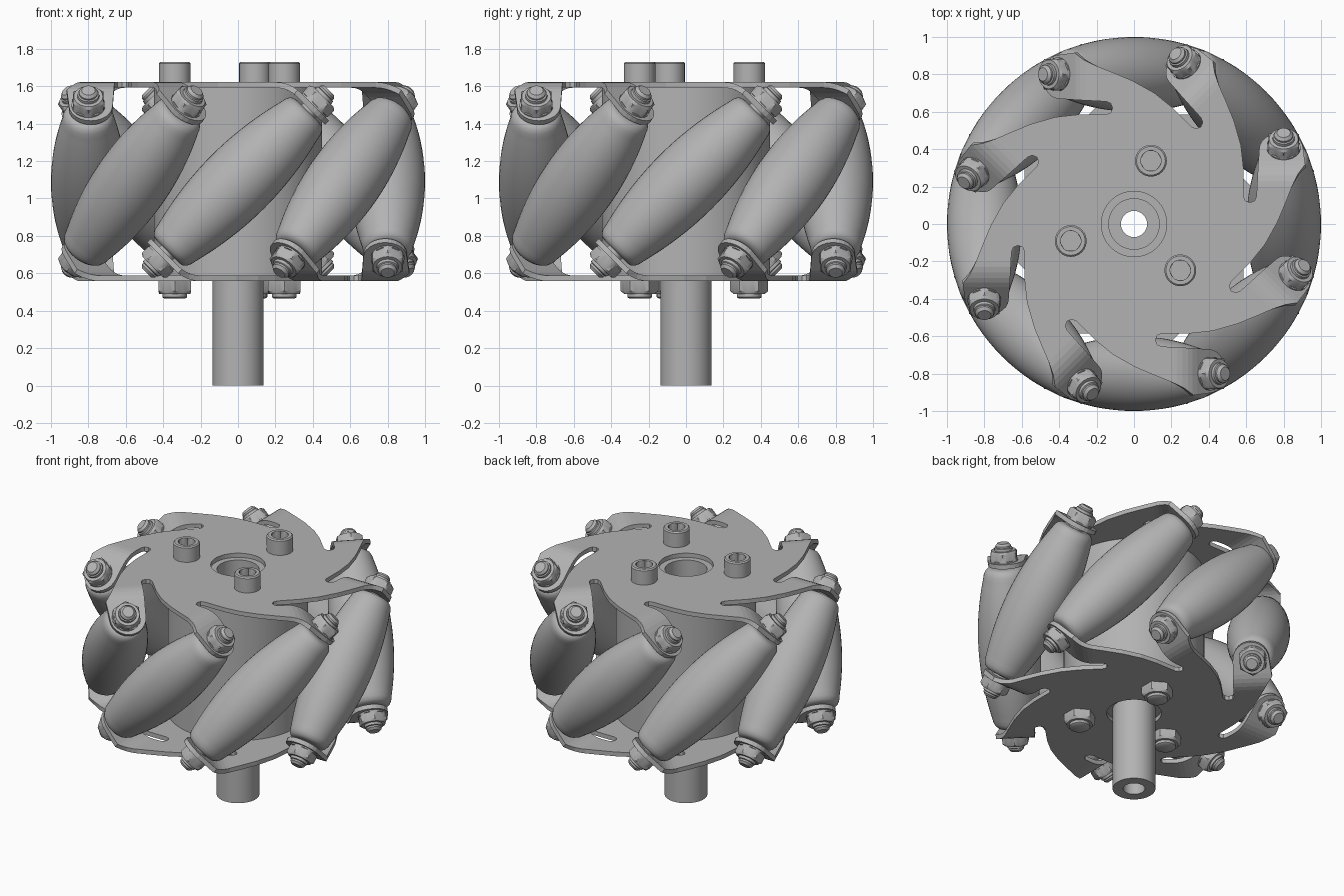
import bpy, bmesh, math
from mathutils import Matrix, Vector

cube = bpy.data.objects.get("Cube")
if cube:
    bpy.data.objects.remove(cube, do_unlink=True)

MID = 1.09            # height of the wheel's middle plane
COUNT = 8             # rollers around the wheel
STEP = math.tau / COUNT
AXIS_R = 0.80         # distance from wheel axis to roller axes
PLATE_TOP = 1.622
THICK = 0.03

grey = bpy.data.materials.new("satin grey metal")
grey.use_nodes = True
colour = (0.45, 0.45, 0.45, 1)
grey.diffuse_color = colour
grey.node_tree.nodes["Principled BSDF"].inputs["Base Color"].default_value = colour


def place(name, mesh, matrix=Matrix()):
    obj = bpy.data.objects.new(name, mesh)
    bpy.context.collection.objects.link(obj)
    obj.matrix_world = matrix
    return obj


def finish(bm, name, angle=35):
    """Turn a bmesh into a mesh with smooth faces and sharp creases."""
    bmesh.ops.recalc_face_normals(bm, faces=bm.faces)
    for f in bm.faces:
        f.smooth = True
    for e in bm.edges:
        if len(e.link_faces) == 2 and e.calc_face_angle(0) > math.radians(angle):
            e.smooth = False
    mesh = bpy.data.meshes.new(name)
    bm.to_mesh(mesh)
    bm.free()
    mesh.materials.append(grey)
    return mesh


def lathe(name, profile, sides=24, closed=False):
    """Revolve (radius, z) points; a third entry 'hex' makes that ring six-sided."""
    bm = bmesh.new()
    rings = []
    for r, z, *kind in profile:
        ring = []
        for i in range(sides):
            a = math.tau * i / sides
            k = 1
            if kind:  # radius is measured across the flats
                k = 1 / math.cos((a + math.pi / 6) % (math.pi / 3) - math.pi / 6)
            ring.append(bm.verts.new((r * k * math.cos(a), r * k * math.sin(a), z)))
        rings.append(ring)
    pairs = list(zip(rings, rings[1:]))
    if closed:
        pairs.append((rings[-1], rings[0]))
    else:
        bm.faces.new(rings[0])
        bm.faces.new(rings[-1])
    for a, b in pairs:
        for i in range(sides):
            j = (i + 1) % sides
            bm.faces.new((a[i], a[j], b[j], b[i]))
    return finish(bm, name)


def tube(name, outer, inner, low, high):
    profile = [(outer, low), (outer, high), (inner, high), (inner, low)]
    return place(name, lathe(name, profile, 64, closed=True))


# --- Side plates: one sector with a bent tab, repeated around the wheel ---
FOLD, BEND_R = 0.20, 0.193
BEND_LEN = BEND_R * math.pi / 4


def bend(co):
    """Roll the flat tab downward through 45 degrees past the fold line."""
    s = co.y - FOLD
    if s <= 0:
        return
    a = min(s, BEND_LEN) / BEND_R
    rest = max(0, s - BEND_LEN) * math.sqrt(0.5)
    co.y = FOLD + BEND_R * math.sin(a) + rest
    co.z -= BEND_R * (1 - math.cos(a)) + rest


def plate_mesh():
    back = Matrix.Rotation(-STEP, 3, "Z")
    slot_end = Vector((0.62, 0.115, 0))
    far_side = [(0.595, 0.125), (0.585, 0.15), (0.585, 0.30), (0.572, 0.42),
                (0.535, 0.55), (0.49, 0.66), (0.455, 0.74), (0.43, 0.81), (0.415, 0.88)]
    outline = [back @ slot_end] + [back @ Vector((x, y, 0)) for x, y in far_side]
    for i in range(13):   # rounded tab end
        a = math.pi * i / 12
        outline.append(Vector((0.787 + 0.117 * math.cos(a), 0.447 + 0.117 * math.sin(a), 0)))
    outline += [Vector((0.655, 0.15, 0)), Vector((0.645, 0.125, 0)), slot_end]
    start = math.atan2(slot_end.y, slot_end.x)
    for i in range(7):    # edge of the centre hole
        a = start - STEP * i / 6
        outline.append(Vector((0.175 * math.cos(a), 0.175 * math.sin(a), 0)))

    bm = bmesh.new()
    face = bm.faces.new([bm.verts.new(p) for p in outline])
    bmesh.ops.triangulate(bm, faces=[face])
    for i in range(6):
        bmesh.ops.bisect_plane(bm, geom=bm.verts[:] + bm.edges[:] + bm.faces[:],
                               plane_co=(0, FOLD + BEND_LEN * i / 5, 0), plane_no=(0, 1, 0))
    for v in bm.verts:
        bend(v.co)
    sector = bm.verts[:] + bm.edges[:] + bm.faces[:]
    for i in range(1, COUNT):
        copy = bmesh.ops.duplicate(bm, geom=sector)["geom"]
        bmesh.ops.rotate(bm, verts=[g for g in copy if isinstance(g, bmesh.types.BMVert)],
                         matrix=Matrix.Rotation(STEP * i, 3, "Z"))
    bmesh.ops.remove_doubles(bm, verts=bm.verts, dist=0.0005)
    bmesh.ops.recalc_face_normals(bm, faces=bm.faces)
    if sum(f.normal.z for f in bm.faces) < 0:
        bmesh.ops.reverse_faces(bm, faces=bm.faces)
    bmesh.ops.translate(bm, verts=bm.verts, vec=(0, 0, PLATE_TOP - MID))
    for f in bm.faces:
        f.smooth = False
    mesh = bpy.data.meshes.new("side_plate")
    bm.to_mesh(mesh)
    bm.free()
    mesh.materials.append(grey)
    return mesh


plate = plate_mesh()
lift = Matrix.Translation((0, 0, MID))
flip = Matrix.Rotation(math.pi, 4, "X")
for name, turn in (("top_plate", Matrix()), ("bottom_plate", flip)):
    obj = place(name, plate, lift @ turn)
    solid = obj.modifiers.new("thickness", "SOLIDIFY")
    solid.thickness = THICK
    solid.offset = -1
    solid.use_even_offset = True

# --- Hub and shaft ---
tube("hub", 0.45, 0.135, 0.588, 1.592)
tube("shaft", 0.137, 0.07, 0, 0.60)

# --- Rollers: barrel shaped so that together they make a round wheel ---
curve = []
for i in range(-12, 13):
    s = 0.30 * i / 12
    a = math.atan(s / AXIS_R)
    dx, dy = math.sin(a) - s, math.cos(a) - AXIS_R
    curve.append((math.sqrt(dx * dx / 2 + dy * dy), (math.sin(a) + s) * math.sqrt(0.5)))
cap = [(0.135, 0.49), (0.124, 0.512), (0.108, 0.526), (0.085, 0.53)]
roller = lathe("roller", [(r, -z) for r, z in reversed(cap)] + curve + cap, 40)

pin = lathe("roller_pin", [(0.036, -0.69), (0.05, -0.675), (0.05, 0.675), (0.036, 0.69)])


def nut_profile(low, high, flat):
    return [(flat * 1.1, low), (flat * 1.1, low + 0.012), (flat, low + 0.013, "hex"),
            (flat, high - 0.014, "hex"), (flat * 0.95, high), (flat * 0.72, high),
            (flat * 0.70, high + 0.016), (flat * 0.6, high + 0.02)]


nut = lathe("roller_nut", nut_profile(0.57, 0.645, 0.082))

for i in range(COUNT):
    tilt = (lift @ Matrix.Rotation(STEP * i, 4, "Z") @ Matrix.Translation((AXIS_R, 0, 0))
            @ Matrix.Rotation(-math.pi / 4, 4, "X"))
    place(f"roller_{i + 1}", roller, tilt)
    place(f"roller_pin_{i + 1}", pin, tilt)
    place(f"upper_roller_nut_{i + 1}", nut, tilt)
    place(f"lower_roller_nut_{i + 1}", nut, tilt @ flip)

# --- Three clamping bolts with hex sockets, and their nuts underneath ---
head = lathe("clamp_bolt", [(0.085, 1.61), (0.085, 1.722), (0.077, 1.73), (0.055, 1.73),
                            (0.052, 1.725, "hex"), (0.052, 1.66, "hex")])
clamp_nut = lathe("clamp_nut", [(0.088, 0.57, "hex"), (0.088, 0.505, "hex"), (0.083, 0.49),
                                (0.066, 0.49), (0.066, 0.472), (0.055, 0.465)])
for i in range(3):
    a = math.radians(75 + 120 * i)
    spot = Matrix.Translation((0.35 * math.cos(a), 0.35 * math.sin(a), 0))
    place(f"clamp_bolt_{i + 1}", head, spot @ Matrix.Rotation(math.pi / 6, 4, "Z"))
    place(f"clamp_nut_{i + 1}", clamp_nut, spot)
